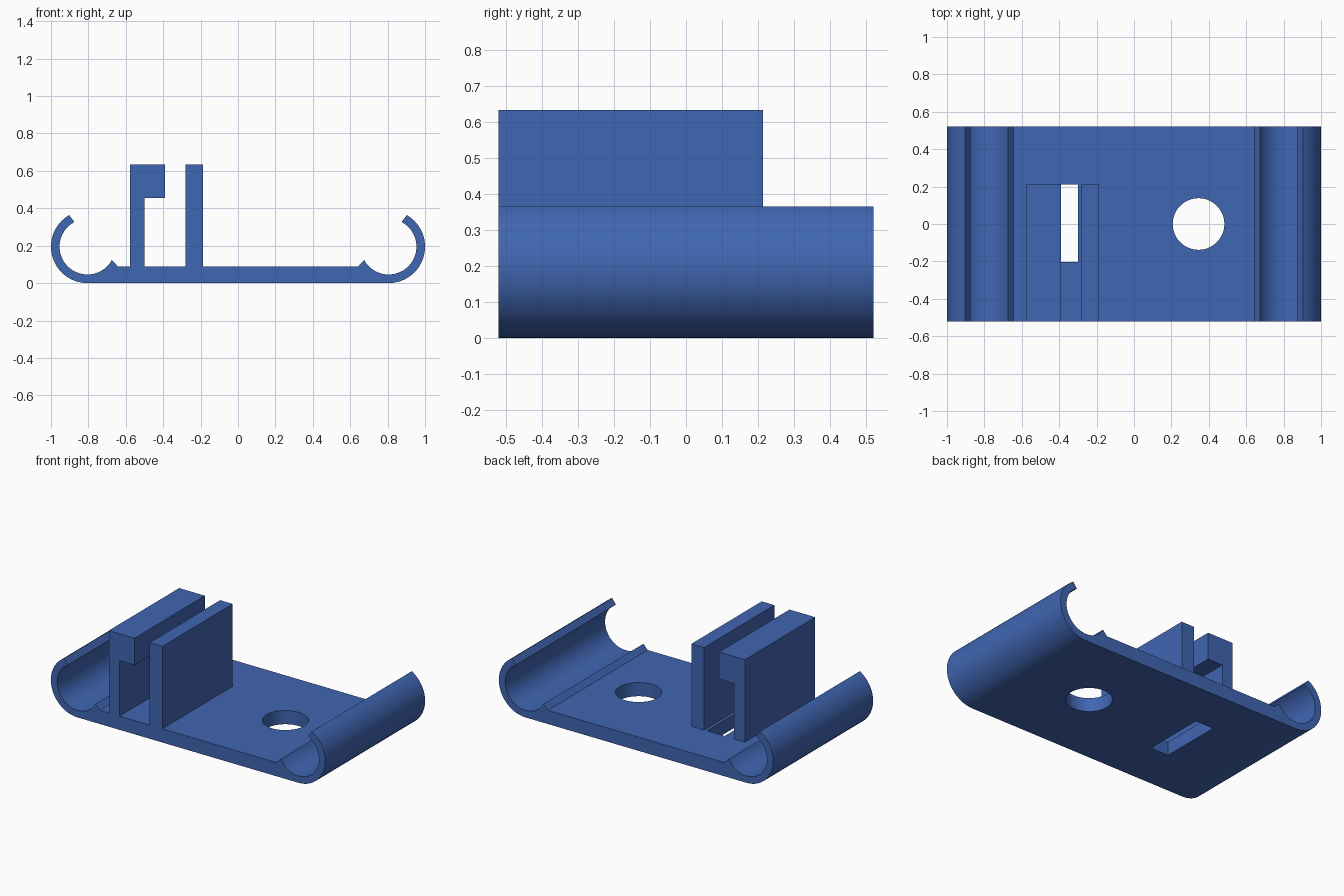
import bpy, bmesh, math

if "Cube" in bpy.data.objects:
    bpy.data.objects.remove(bpy.data.objects["Cube"])

blue = bpy.data.materials.new("blue plastic")
blue.diffuse_color = (0.051, 0.133, 0.445, 1)
blue.use_nodes = True
blue.node_tree.nodes["Principled BSDF"].inputs["Base Color"].default_value = blue.diffuse_color

HALF = 0.52      # half length along y
TOP = 0.09       # floor thickness


def extrude_profile(name, pts, y0, y1):
    """Solid from an x-z outline swept along y."""
    bm = bmesh.new()
    face = bm.faces.new([bm.verts.new((x, y0, z)) for x, z in pts])
    out = bmesh.ops.extrude_face_region(bm, geom=[face])
    for v in out["geom"]:
        if isinstance(v, bmesh.types.BMVert):
            v.co.y = y1
    bmesh.ops.recalc_face_normals(bm, faces=bm.faces)
    me = bpy.data.meshes.new(name)
    bm.to_mesh(me)
    bm.free()
    ob = bpy.data.objects.new(name, me)
    bpy.context.collection.objects.link(ob)
    me.materials.append(blue)
    return ob


def arc(r, a0, a1, n):
    """Arc about the centre of the right-hand curl, angles in degrees."""
    steps = [math.radians(a0 + (a1 - a0) * i / n) for i in range(n + 1)]
    return [(0.805 + r * math.cos(a), 0.195 + r * math.sin(a)) for a in steps]


def rect(x0, x1, z0, z1):
    return [(x0, z0), (x1, z0), (x1, z1), (x0, z1)]


# Base plate with a curled lip and small ridge on each side
right = arc(0.195, -90, 60, 30) + arc(0.149, 62, -151, 40) + [(0.643, TOP)]
left = [(-x, z) for x, z in reversed(right)]
base = extrude_profile("base_plate", right + left, -HALF, HALF)

# Cutters for the round hole and the slot
ring = [2 * math.pi * i / 64 for i in range(64)]
hole = extrude_profile("hole_cutter", [(0.138 * math.cos(a), 0.138 * math.sin(a))
                                       for a in ring], -0.2, 0.2)
hole.rotation_euler.x = math.pi / 2
hole.location = (0.345, 0, 0.05)
slot = extrude_profile("slot_cutter", rect(-0.43, -0.30, -0.1, 0.2), -0.202, 0.21)

for cutter in (hole, slot):
    cutter.hide_render = True
    cutter.hide_set(True)
    mod = base.modifiers.new(cutter.name, "BOOLEAN")
    mod.operation = "DIFFERENCE"
    mod.solver = "EXACT"
    mod.object = cutter

# Apply the cuts, then smooth the curls while keeping edges sharp
bpy.context.view_layer.update()
deps = bpy.context.evaluated_depsgraph_get()
cut = bpy.data.meshes.new_from_object(base.evaluated_get(deps))
base.modifiers.clear()
base.data = cut
for cutter in (hole, slot):
    bpy.data.objects.remove(cutter)
bpy.ops.object.select_all(action="DESELECT")
base.select_set(True)
bpy.context.view_layer.objects.active = base
bpy.ops.object.shade_smooth_by_angle(angle=math.radians(30))

# Hooked upright and the plain wall facing it
extrude_profile("hooked_wall", [(-0.578, TOP), (-0.50, TOP), (-0.50, 0.455),
                                (-0.39, 0.455), (-0.39, 0.633), (-0.578, 0.633)],
                -HALF, 0.213)
extrude_profile("plain_wall", rect(-0.28, -0.188, TOP, 0.633), -HALF, 0.213)
